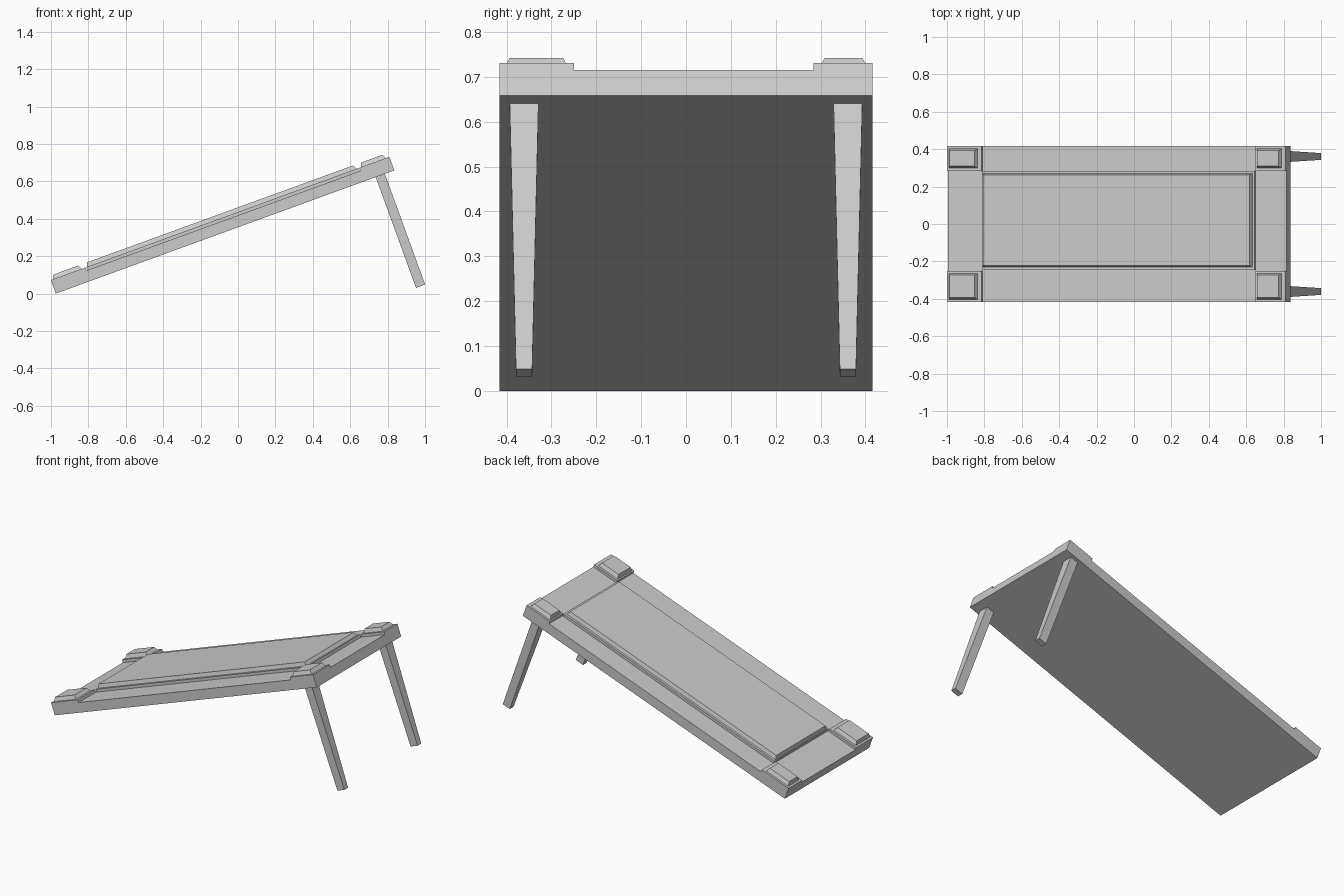
import bpy, bmesh, math
from mathutils import Matrix

if "Cube" in bpy.data.objects:
    bpy.data.objects.remove(bpy.data.objects["Cube"])

# Board frame: u along the board, y across, w out of its top face, tilted 20 degrees
TILT = Matrix.Translation((-0.974, 0, 0)) @ Matrix.Rotation(math.radians(-20), 4, 'Y')


def block(name, u, y, w, inset_u=0.0, inset_y=0.0):
    """Box in board space; the w[1] end is shrunk by the insets."""
    bm = bmesh.new()
    bmesh.ops.create_cube(bm, size=1)
    for v in bm.verts:
        top = v.co.z > 0
        iu, iy = (inset_u, inset_y) if top else (0, 0)
        v.co = (u[1] - iu if v.co.x > 0 else u[0] + iu,
                y[1] - iy if v.co.y > 0 else y[0] + iy,
                w[1] if top else w[0])
    bm.transform(TILT)
    bmesh.ops.recalc_face_normals(bm, faces=bm.faces)
    mesh = bpy.data.meshes.new(name)
    bm.to_mesh(mesh)
    bm.free()
    obj = bpy.data.objects.new(name, mesh)
    bpy.context.collection.objects.link(obj)
    return obj


BASE, STEP, TOP = 0.06, 0.077, 0.10

# Slab, raised field and bevelled centre panel
block("board", (0, 1.926), (-0.416, 0.416), (0, BASE))
block("centre_field", (0.201, 1.751), (-0.247, 0.284), (BASE, STEP))
block("centre_panel", (0.205, 1.738), (-0.230, 0.270), (STEP, TOP), 0.009, 0.007)

# Corner blocks with bevelled pads
ends = {"low": ((0, 0.196), (0.012, 0.174)),
        "high": ((1.755, 1.926), (1.763, 1.905))}
sides = {"front": ((-0.416, -0.250), (-0.403, -0.264)),
         "back": ((0.284, 0.416), (0.299, 0.403))}
for end, (bu, pu) in ends.items():
    for side, (by, py) in sides.items():
        block(f"{end}_{side}_corner_block", bu, by, (BASE, STEP))
        block(f"{end}_{side}_corner_pad", pu, py, (STEP, TOP), 0.010, 0.010)

# Tapered legs square to the board
for side, s in (("front", -1), ("back", 1)):
    c = 0.361 * s
    block(f"{side}_leg", (1.82, 1.872), (c - 0.032, c + 0.032), (0, -0.63), 0, 0.014)
